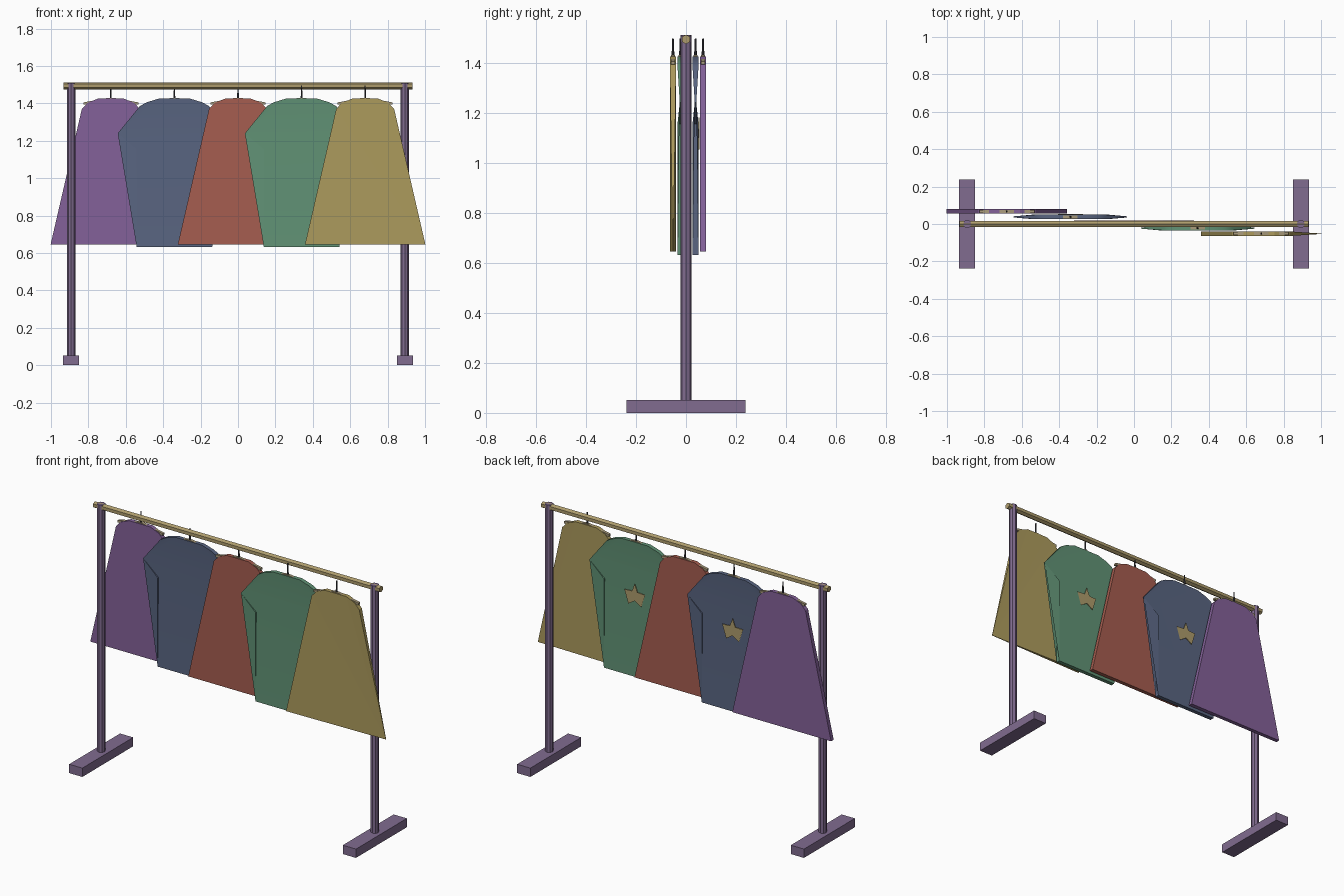
import bpy, bmesh, math
from mathutils import Matrix

if "Cube" in bpy.data.objects:
    bpy.data.objects.remove(bpy.data.objects["Cube"])


def material(name, rgb):
    m = bpy.data.materials.new(name)
    m.diffuse_color = (*rgb, 1)
    m.use_nodes = True
    m.node_tree.nodes["Principled BSDF"].inputs["Base Color"].default_value = m.diffuse_color
    return m


PLUM = material("plum", (0.22, 0.15, 0.28))
BRASS = material("brass", (0.42, 0.33, 0.15))
DARK = material("dark_metal", (0.05, 0.05, 0.06))
WOOD = material("wood", (0.40, 0.33, 0.20))
CLOTH = {
    "purple": material("purple", (0.23, 0.12, 0.32)),
    "blue": material("blue", (0.10, 0.13, 0.22)),
    "red": material("red", (0.38, 0.11, 0.08)),
    "green": material("green", (0.12, 0.29, 0.18)),
    "yellow": material("yellow", (0.42, 0.33, 0.11)),
}


def finish(name, bm, mat, smooth=False):
    bmesh.ops.recalc_face_normals(bm, faces=bm.faces)
    me = bpy.data.meshes.new(name)
    bm.to_mesh(me)
    bm.free()
    me.materials.append(mat)
    ob = bpy.data.objects.new(name, me)
    bpy.context.collection.objects.link(ob)
    if smooth:
        bpy.context.view_layer.objects.active = ob
        ob.select_set(True)
        bpy.ops.object.shade_smooth_by_angle(angle=math.radians(30))
        ob.select_set(False)
    return ob


def box(name, centre, size, mat):
    bm = bmesh.new()
    bmesh.ops.create_cube(bm, size=1, matrix=Matrix.Translation(centre) @ Matrix.Diagonal((*size, 1)))
    return finish(name, bm, mat)


def rod(name, centre, length, r1, r2, sides, mat, axis="Z", turn=0):
    bm = bmesh.new()
    rot = Matrix.Rotation(math.pi / 2, 4, "Y") if axis == "X" else Matrix()
    bmesh.ops.create_cone(bm, cap_ends=True, segments=sides, radius1=r1, radius2=r2, depth=length,
                          matrix=Matrix.Translation(centre) @ rot @ Matrix.Rotation(turn, 4, "Z"))
    return finish(name, bm, mat)


def slab(name, outline, x, y, mat, smooth=False):
    """Closed panel from (x, z, half thickness) outline points."""
    bm = bmesh.new()
    front = [bm.verts.new((x + px, y - t, pz)) for px, pz, t in outline]
    back = [bm.verts.new((x + px, y + t, pz)) for px, pz, t in outline]
    bm.faces.new(front)
    bm.faces.new(back[::-1])
    n = len(outline)
    for i in range(n):
        j = (i + 1) % n
        bm.faces.new((front[i], back[i], back[j], front[j]))
    big = [f for f in bm.faces if len(f.verts) > 4]
    bmesh.ops.triangulate(bm, faces=big)
    return finish(name, bm, mat, smooth)


def mirrored(right):
    return right + [(-px, pz, t) for px, pz, t in reversed(right)]


# Half outlines, hem to neck
T = 0.012
DRESS = [(0.322, 0.645, T), (0.155, 1.37, T), (0.125, 1.402, T), (0.07, 1.425, T)]
SHIRT = [(0.202, 0.632, T), (0.202, 1.155, T), (0.303, 1.24, 0.003),
         (0.185, 1.385, T), (0.15, 1.405, T), (0.085, 1.425, T)]
HANGER = [(0.147, 1.393, 0.008), (0.147, 1.405, 0.008), (0.012, 1.43, 0.008)]

# Stand: feet, posts and rail
for side, s in (("left", -1), ("right", 1)):
    box(side + "_foot", (s * 0.892, 0, 0.026), (0.086, 0.474, 0.052), PLUM)
    rod(side + "_post", (s * 0.892, 0, 0.78), 1.46, 0.022, 0.022, 8, PLUM)
rod("rail", (0, 0, 1.493), 1.866, 0.019, 0.019, 6, BRASS, axis="X", turn=math.pi / 2)

# Garments with hangers, from back left to front right
rack = [("purple", DRESS), ("blue", SHIRT), ("red", DRESS), ("green", SHIRT), ("yellow", DRESS)]
for i, (colour, half) in enumerate(rack):
    x, y = (i - 2) * 0.34, 0.068 - 0.03 * i
    shirt = half is SHIRT
    outline = mirrored(half)
    if colour == "yellow":  # pinched hem corner
        outline[0] = (0.322, 0.645, 0.001)
    slab(colour + ("_shirt" if shirt else "_dress"), outline, x, y, CLOTH[colour], shirt)
    slab(colour + "_hanger", mirrored(HANGER), x, y, WOOD)
    rod(colour + "_hook", (x, y, 1.458), 0.076, 0.006, 0.003, 6, DARK)
    if shirt:  # star patch on the back
        star = []
        for k in range(10):
            r = 0.03 if k % 2 else 0.07
            a = math.pi / 2 + k * math.pi / 5
            star.append((r * math.cos(a), 1.11 + r * math.sin(a), 0.002))
        slab(colour + "_star_patch", star, x, y + T + 0.001, BRASS)
